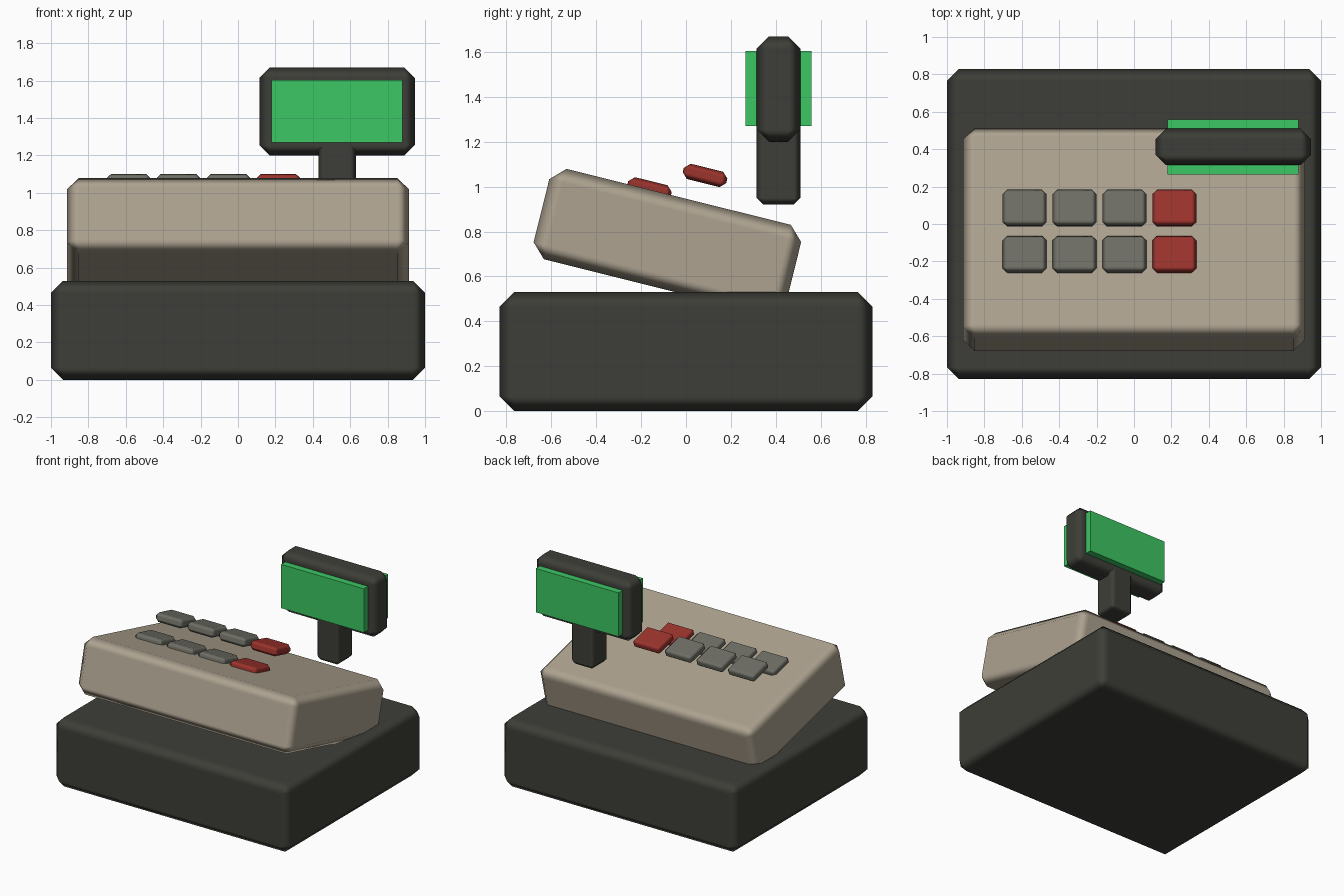
import bpy
from math import radians

cube = bpy.data.objects.get("Cube")
if cube:
    bpy.data.objects.remove(cube, do_unlink=True)


def material(name, rgb):
    mat = bpy.data.materials.new(name)
    mat.use_nodes = True
    mat.diffuse_color = (*rgb, 1)
    bsdf = next(n for n in mat.node_tree.nodes if n.type == 'BSDF_PRINCIPLED')
    bsdf.inputs["Base Color"].default_value = (*rgb, 1)
    bsdf.inputs["Roughness"].default_value = 0.8
    return mat


charcoal = material("charcoal", (0.048, 0.048, 0.040))
beige = material("beige", (0.42, 0.365, 0.28))
grey = material("key grey", (0.156, 0.156, 0.13))
red = material("key red", (0.33, 0.033, 0.026))
green = material("screen green", (0.045, 0.57, 0.125))


def block(name, centre, size, mat, chamfer=0.0, tilt=0.0):
    """Box with softly shaded single chamfers, tilted about x."""
    bpy.ops.mesh.primitive_cube_add(size=1, location=centre)
    ob = bpy.context.object
    ob.name = name
    ob.scale = size
    bpy.ops.object.transform_apply(location=False, rotation=False, scale=True)
    ob.rotation_euler.x = tilt
    ob.data.materials.append(mat)
    if chamfer:
        bpy.ops.object.shade_smooth()
        bevel = ob.modifiers.new("chamfer", 'BEVEL')
        bevel.width = chamfer
        bevel.segments = 1
        bevel.harden_normals = True
    return ob


TILT = radians(-14)

# Cash drawer base and sloping console
block("drawer_base", (0, 0, 0.265), (2, 1.66, 0.53), charcoal, 0.065)
block("console", (0, -0.083, 0.753), (1.83, 1.157, 0.415), beige, 0.063, TILT)

# Two rows of keys, the last column red
for row, (y, z) in {"front": (-0.163, 0.99), "back": (0.085, 1.05)}.items():
    for col in range(4):
        block(f"key_{row}_{col + 1}", (-0.585 + 0.267 * col, y, z),
              (0.235, 0.2, 0.07), red if col == 3 else grey, 0.025, TILT)

# Customer display on its post, with the screen showing on both sides
block("display_post", (0.53, 0.412, 1.12), (0.2, 0.195, 0.4), charcoal, 0.03)
block("display_housing", (0.53, 0.412, 1.435), (0.83, 0.195, 0.47), charcoal, 0.055)
block("display_screen", (0.53, 0.412, 1.437), (0.7, 0.295, 0.335), green)
